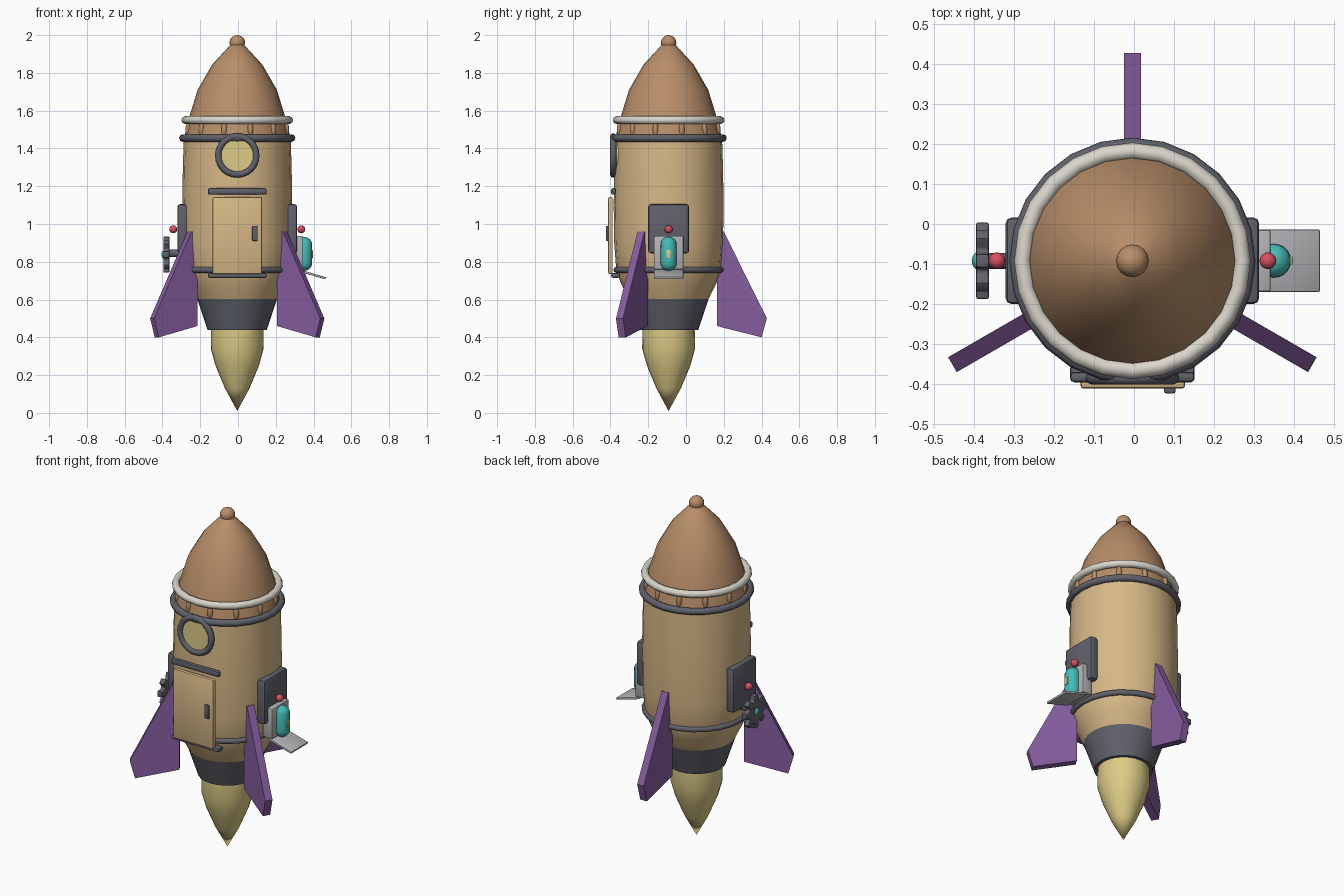
import bpy, bmesh, math
from math import pi, sin, cos, radians
from mathutils import Matrix, Vector

cube = bpy.data.objects.get("Cube")
if cube:
    bpy.data.objects.remove(cube, do_unlink=True)

CX, CY = -0.004, -0.092   # rocket axis


def material(name, r, g, b):
    m = bpy.data.materials.new(name)
    m.use_nodes = True
    m.diffuse_color = (r, g, b, 1)
    m.node_tree.nodes["Principled BSDF"].inputs["Base Color"].default_value = (r, g, b, 1)
    return m


TAN = material("tan hull", 0.68, 0.48, 0.24)
BROWN = material("brown nose", 0.48, 0.27, 0.14)
YELLOW = material("pale yellow", 0.72, 0.60, 0.24)
DARK = material("dark grey metal", 0.12, 0.12, 0.15)
CREAM = material("cream ring", 0.70, 0.67, 0.60)
LIGHT = material("light grey metal", 0.46, 0.46, 0.48)
PURPLE = material("purple fin", 0.24, 0.11, 0.35)
TEAL = material("teal", 0.06, 0.50, 0.47)
RED = material("red", 0.68, 0.08, 0.12)


def finish(name, bm, mat, angle=40):
    bmesh.ops.recalc_face_normals(bm, faces=bm.faces)
    me = bpy.data.meshes.new(name)
    bm.to_mesh(me)
    bm.free()
    me.shade_smooth()
    me.set_sharp_from_angle(angle=radians(angle))
    me.materials.append(mat)
    ob = bpy.data.objects.new(name, me)
    bpy.context.collection.objects.link(ob)
    return ob


def lathe(name, profile, mat, segments=24, angle=40):
    """Revolve (radius, z) points about the rocket axis."""
    bm = bmesh.new()
    verts = [bm.verts.new((r, 0, z)) for r, z in profile]
    edges = [bm.edges.new(p) for p in zip(verts, verts[1:])]
    bmesh.ops.spin(bm, geom=verts + edges, cent=(0, 0, 0), axis=(0, 0, 1),
                   angle=2 * pi, steps=segments)
    bmesh.ops.remove_doubles(bm, verts=bm.verts, dist=1e-4)
    bmesh.ops.translate(bm, verts=bm.verts, vec=(CX, CY, 0))
    return finish(name, bm, mat, angle)


def box(name, low, high, mat, bevel=0.008, tilt=0):
    """Bevelled box between two corners, tilted about y."""
    lo, hi = Vector(low), Vector(high)
    bm = bmesh.new()
    bmesh.ops.create_cube(bm, size=1, matrix=Matrix.Diagonal((*(hi - lo), 1)))
    bmesh.ops.bevel(bm, geom=bm.edges[:], offset=bevel, segments=2, profile=0.5,
                    affect='EDGES')
    bm.transform(Matrix.Translation((lo + hi) / 2) @ Matrix.Rotation(tilt, 4, 'Y'))
    return finish(name, bm, mat)


def ball(name, centre, radii, mat, turn=0):
    bm = bmesh.new()
    bmesh.ops.create_uvsphere(bm, u_segments=16, v_segments=10, radius=1)
    bm.transform(Matrix.Translation(centre) @ Matrix.Rotation(turn, 4, 'Z')
                 @ Matrix.Diagonal((*radii, 1)))
    return finish(name, bm, mat, 60)


def cylinder(name, centre, radius, depth, axis, mat, segments=24):
    bm = bmesh.new()
    bmesh.ops.create_cone(bm, cap_ends=True, segments=segments, radius1=radius,
                          radius2=radius, depth=depth)
    bm.transform(Matrix.Translation(centre) @ Matrix.Rotation(pi / 2, 4, axis))
    return finish(name, bm, mat)


def ring(name, major, minor, z, mat):
    pts = [(major + minor * cos(i * pi / 4), z + minor * sin(i * pi / 4)) for i in range(9)]
    return lathe(name, pts, mat, angle=60)


def prism(name, outline, thickness, mat, matrix, bevel=0):
    """Extrude an outline in the local xz plane along local y."""
    bm = bmesh.new()
    face = bm.faces.new([bm.verts.new((x, -thickness / 2, z)) for x, z in outline])
    out = bmesh.ops.extrude_face_region(bm, geom=[face])
    bmesh.ops.translate(bm, vec=(0, thickness, 0),
                        verts=[v for v in out["geom"] if isinstance(v, bmesh.types.BMVert)])
    if bevel:
        bmesh.ops.bevel(bm, geom=bm.edges[:], offset=bevel, segments=2, profile=0.5,
                        affect='EDGES')
    bm.transform(matrix)
    return finish(name, bm, mat, 30)


# Hull, nozzle, flame and nose
lathe("hull", [(0, 0.58), (0.21, 0.6), (0.25, 0.68), (0.277, 0.75), (0.288, 0.9),
               (0.291, 1.1), (0.288, 1.3), (0.283, 1.45), (0, 1.46)], TAN)
lathe("nozzle", [(0, 0.605), (0.212, 0.605), (0.157, 0.44), (0, 0.44)], DARK)
lathe("flame", [(0, 0.45), (0.138, 0.45), (0.14, 0.34), (0.115, 0.25), (0.065, 0.13),
                (0, 0.01)], YELLOW)
lathe("nose", [(0, 1.45), (0.282, 1.45), (0.268, 1.52), (0.25, 1.58), (0.21, 1.71),
               (0.132, 1.845), (0.035, 1.95), (0, 1.96)], BROWN)
ball("nose_tip", (CX, CY, 1.96), (0.041, 0.041, 0.04), BROWN)

# Hoops around the hull
ring("upper_hoop", 0.288, 0.02, 1.455, DARK)
ring("nose_hoop", 0.275, 0.021, 1.55, CREAM)
ring("lower_hoop", 0.277, 0.016, 0.757, DARK)

# Small studs between the two upper hoops
for i in range(12):
    a = radians(15 + 30 * i)
    ball("stud", (CX + 0.268 * cos(a), CY + 0.268 * sin(a), 1.5),
         (0.016, 0.015, 0.04), BROWN, a)

# Porthole
bm = bmesh.new()
N, M = 24, 8
grid = [[bm.verts.new((CX + (0.101 + 0.017 * cos(v * 2 * pi / M)) * cos(u * 2 * pi / N),
                       -0.385 + 0.017 * sin(v * 2 * pi / M),
                       1.363 + (0.101 + 0.017 * cos(v * 2 * pi / M)) * sin(u * 2 * pi / N)))
         for v in range(M)] for u in range(N)]
for u in range(N):
    for v in range(M):
        bm.faces.new((grid[u][v], grid[u - 1][v], grid[u - 1][v - 1], grid[u][v - 1]))
finish("porthole_frame", bm, DARK, 60)
cylinder("porthole_glass", (CX, -0.365, 1.363), 0.1, 0.044, 'X', YELLOW)

# Door with rails and handle
box("door", (-0.134, -0.412, 0.735), (0.128, -0.388, 1.142), TAN, 0.008)
box("door_top_rail", (-0.16, -0.396, 1.155), (0.152, -0.37, 1.19), DARK, 0.01)
box("door_bottom_rail", (-0.16, -0.396, 0.715), (0.152, -0.35, 0.74), DARK, 0.01)
box("door_handle", (0.075, -0.424, 0.91), (0.104, -0.406, 0.99), DARK, 0.006)

# Three fins
FIN = [(0.255, 0.46), (0.492, 0.4), (0.52, 0.5), (0.292, 0.96), (0.255, 0.96)]
for label, deg in (("back_fin", 90), ("left_fin", -30), ("right_fin", 210)):
    prism(label, FIN, 0.043, PURPLE,
          Matrix.Translation((CX, CY, 0)) @ Matrix.Rotation(radians(deg), 4, 'Z'))

# Side panels, each with a warning light
for label, s in (("left", 1), ("right", -1)):
    xs = sorted((CX + s * 0.265, CX + s * 0.317))
    box(label + "_panel", (xs[0], CY - 0.108, 0.845), (xs[1], CY + 0.108, 1.105), DARK, 0.014)
    ball(label + "_light", (CX + s * 0.339, CY, 0.972), (0.021,) * 3, RED)

# Left side: canister on a backplate with a tilted tray
box("canister_backplate", (0.28, CY - 0.078, 0.76), (0.342, CY + 0.078, 0.937), LIGHT, 0.006)
box("tray", (0.315, CY - 0.078, 0.728), (0.467, CY + 0.078, 0.74), LIGHT, 0.003, radians(16))
bm = bmesh.new()
bmesh.ops.create_uvsphere(bm, u_segments=20, v_segments=12, radius=0.043)
for v in bm.verts:   # stretch the ball into a capsule
    v.co.z += 0.047 if v.co.z > 0.001 else -0.047
bm.transform(Matrix.Translation((0.35, CY, 0.842)))
finish("canister", bm, TEAL, 60)
box("canister_label", (0.386, CY - 0.011, 0.818), (0.396, CY + 0.011, 0.862), YELLOW, 0.002)

# Right side: gear on an axle
TEETH = 8
outline = []
for i in range(TEETH):
    for da, r in ((-0.30, 0.066), (-0.17, 0.097), (0.17, 0.097), (0.30, 0.066)):
        a = 2 * pi * i / TEETH + da
        outline.append((r * cos(a), r * sin(a)))
prism("gear", outline, 0.032, DARK,
      Matrix.Translation((-0.379, CY, 0.838)) @ Matrix.Rotation(pi / 2, 4, 'Z'), 0.005)
cylinder("gear_axle", (-0.325, CY, 0.845), 0.02, 0.1, 'Y', DARK, 16)
ball("gear_hub", (-0.39, CY, 0.838), (0.016, 0.022, 0.022), TEAL)
